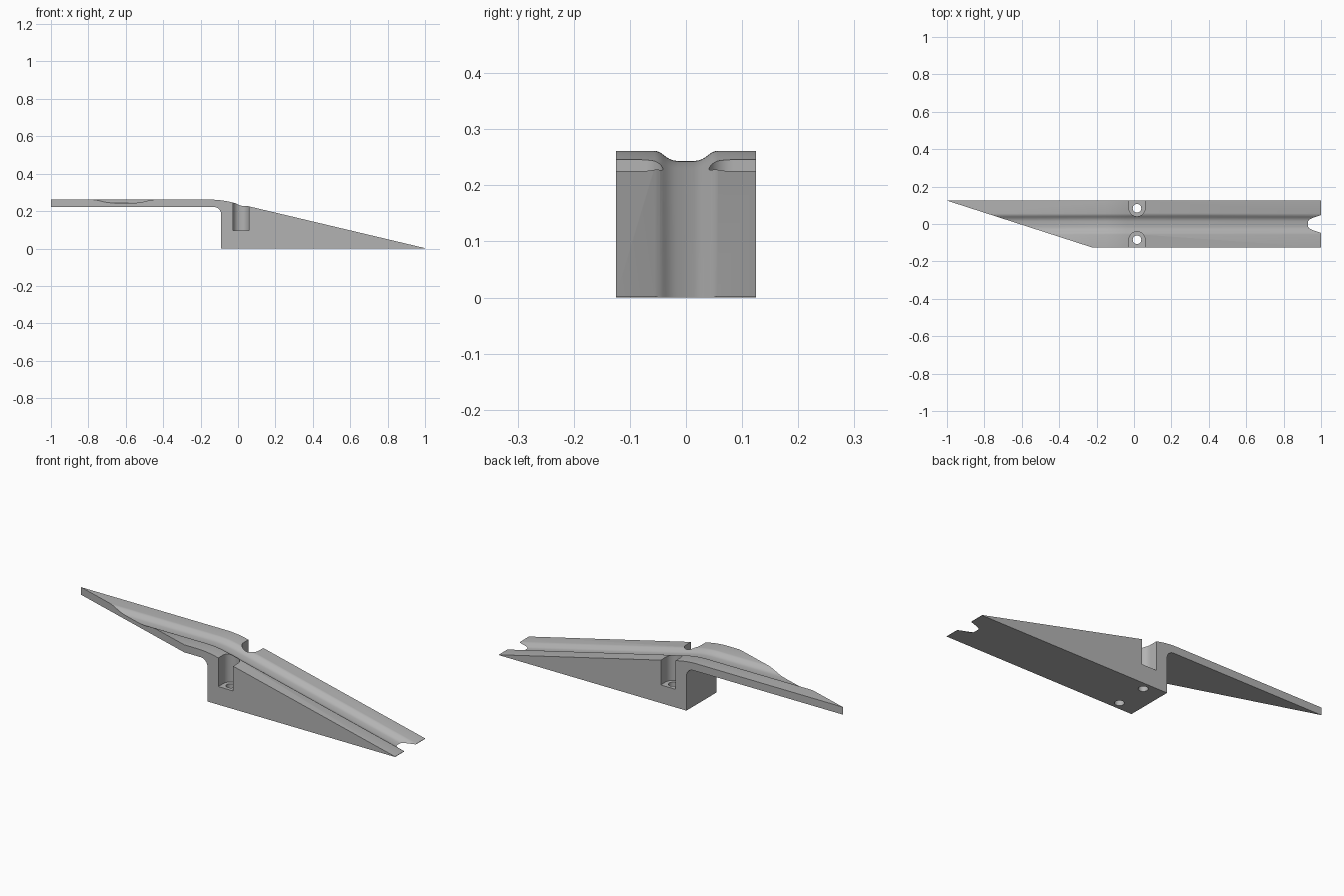
import bpy, bmesh, math
from mathutils import Vector

cube = bpy.data.objects.get("Cube")
if cube:
    bpy.data.objects.remove(cube, do_unlink=True)

W = 0.125                      # half width
TOP, UNDER = 0.2615, 0.222     # deck top and underside
STEP = -0.09                   # back face of the wedge block
TIP = Vector((1, 0.002))       # thin end of the ramp
BEND = Vector((-0.094, TOP))   # where deck and ramp planes meet
POCKET_X, POCKET_Y, POCKET_R = 0.016, 0.084, 0.043


def make_object(name, bm):
    bmesh.ops.recalc_face_normals(bm, faces=bm.faces)
    mesh = bpy.data.meshes.new(name)
    bm.to_mesh(mesh)
    bm.free()
    obj = bpy.data.objects.new(name, mesh)
    bpy.context.collection.objects.link(obj)
    return obj


def loft(name, rings):
    """Closed solid through a series of matching rings."""
    bm = bmesh.new()
    loops = [[bm.verts.new(p) for p in ring] for ring in rings]
    n = len(loops[0])
    for a, b in zip(loops, loops[1:]):
        for i in range(n):
            j = (i + 1) % n
            bm.faces.new((a[i], a[j], b[j], b[i]))
    bm.faces.new(loops[0])
    bm.faces.new(loops[-1][::-1])
    return make_object(name, bm)


def upright_prism(name, outline, z0, z1):
    return loft(name, [[(x, y, z) for x, y in outline] for z in (z0, z1)])


def arc(cx, cy, r, a0, a1, n):
    angles = [math.radians(a0 + (a1 - a0) * i / n) for i in range(n + 1)]
    return [(cx + r * math.cos(a), cy + r * math.sin(a)) for a in angles]


def cut(target, cutter):
    cutter.hide_render = True
    mod = target.modifiers.new("cut", 'BOOLEAN')
    mod.operation, mod.solver, mod.object = 'DIFFERENCE', 'EXACT', cutter
    bpy.context.view_layer.objects.active = target
    bpy.ops.object.modifier_apply(modifier=mod.name)
    bpy.data.objects.remove(cutter, do_unlink=True)


# Rounded bend between the level deck and the ramp
down = (TIP - BEND).normalized()
start, end = BEND - Vector((0.06, 0)), BEND + down * 0.06
bend = []
for i in range(13):
    t = i / 12
    bend.append(start * (1 - t) ** 2 + BEND * 2 * t * (1 - t) + end * t ** 2)

# Body: side profile extruded across the width
fillet = arc(STEP - 0.04, UNDER - 0.04, 0.04, 0, 90, 10)
profile = ([(-1, TOP)] + [tuple(p) for p in bend] + [tuple(TIP), (1, 0), (STEP, 0)]
           + fillet + [(-1, UNDER)])
body = loft("ramp_body", [[(x, y, z) for x, z in profile] for y in (-W, W)])

# Rounded channel following the top surface
half = [(0.056, 0), (0.051, -0.001), (0.046, -0.003), (0.041, -0.0065), (0.036, -0.0105),
        (0.030, -0.0142), (0.023, -0.017), (0.015, -0.0183)]
section = half + [(-y, z) for y, z in reversed(half)]
section = [(0.058, 0.1), (0.058, 0.0008)] + section + [(-0.058, 0.0008), (-0.058, 0.1)]
path = [Vector((-1.1, TOP))] + bend + [TIP + down * 0.1]
cut(body, loft("channel_cutter", [[(p.x, y, p.y + z) for y, z in section] for p in path]))

# Slanted end of the deck
cut(body, upright_prism("slant_cutter", [(-1, W), (-0.225, -W), (-0.07, -W - 0.05),
                                         (-1.2, -W - 0.05), (-1.2, W + 0.0645),
                                         (-1.2, W + 0.0645)][:5], -0.1, 0.5))

# Screw pockets, open to the sides, with through holes
for side in (-1, 1):
    slot = arc(POCKET_X, POCKET_Y, POCKET_R, 180, 360, 24)
    slot += [(POCKET_X + POCKET_R, W + 0.05), (POCKET_X - POCKET_R, W + 0.05)]
    cut(body, upright_prism("pocket_cutter", [(x, side * y) for x, y in slot], 0.095, 0.5))
    hole = arc(POCKET_X, side * POCKET_Y, 0.023, 0, 345, 23)
    cut(body, upright_prism("hole_cutter", hole, -0.1, 0.2))

# Plain grey finish
GREY = (0.45, 0.45, 0.45, 1)
mat = bpy.data.materials.new("grey")
mat.use_nodes = True
mat.diffuse_color = GREY
mat.node_tree.nodes["Principled BSDF"].inputs["Base Color"].default_value = GREY
body.data.materials.clear()
body.data.materials.append(mat)

bpy.ops.object.select_all(action='DESELECT')
body.select_set(True)
bpy.context.view_layer.objects.active = body
bpy.ops.object.shade_smooth_by_angle(angle=math.radians(30))
